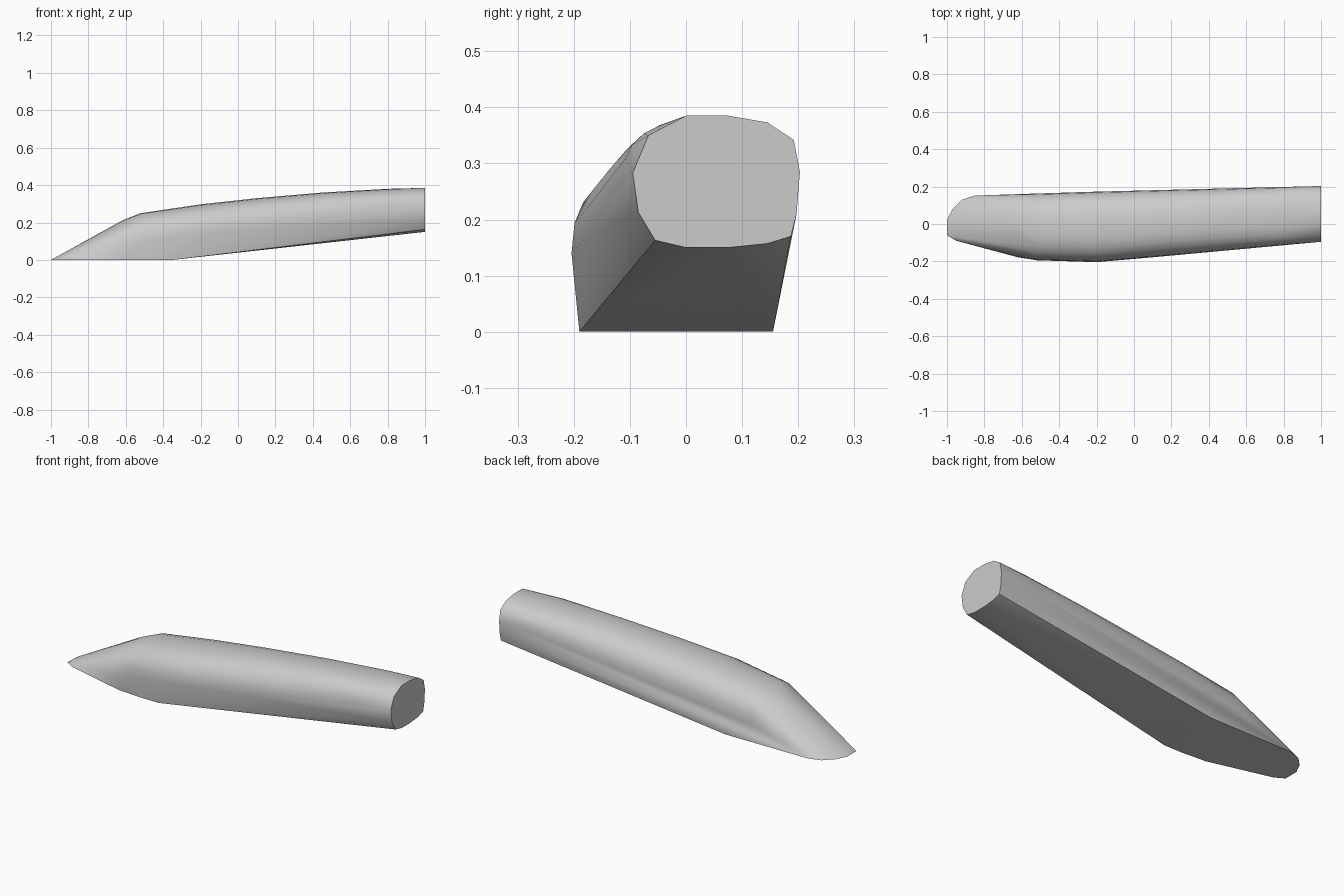
import bpy
import bmesh
import math

cube = bpy.data.objects.get("Cube")
if cube:
    bpy.data.objects.remove(cube)


def arch(x, front, back, spring, top, power=2.5, steps=12):
    """Rounded upper half of a cross-section, springing at a given height."""
    middle, half = (front + back) / 2, (back - front) / 2
    points = []
    for i in range(steps + 1):
        angle = math.pi * i / steps
        c, s = math.cos(angle), max(math.sin(angle), 0)
        y = middle + half * math.copysign(abs(c) ** (2 / power), c)
        z = spring + (top - spring) * s ** (2 / power)
        points.append((x, y, z))
    return points


def grey_material(name, value):
    material = bpy.data.materials.new(name)
    material.use_nodes = True
    colour = (value, value, value, 1)
    material.diffuse_color = colour
    material.node_tree.nodes["Principled BSDF"].inputs["Base Color"].default_value = colour
    return material


# Flat end face, as (y, z)
end_profile = [
    (0, 0.385), (0.075, 0.385), (0.145, 0.373), (0.192, 0.342),
    (0.203, 0.285), (0.197, 0.21), (0.187, 0.17), (0.145, 0.157),
    (0.075, 0.15), (0, 0.15), (-0.055, 0.163), (-0.085, 0.213),
    (-0.095, 0.283), (-0.067, 0.35),
]

# Flat sole on the ground, as (x, y)
sole_outline = [
    (-1, 0.02), (-1, -0.06), (-0.95, -0.09), (-0.6, -0.18), (-0.45, -0.19),
    (-0.35, -0.19), (-0.35, 0.155), (-0.85, 0.152), (-0.92, 0.13), (-0.97, 0.08),
]

points = [(1, y, z) for y, z in end_profile]
points += [(x, y, 0) for x, y in sole_outline]

# Upper body sections, from the sloped tip to the end
points += arch(-0.62, -0.178, 0.158, 0.03, 0.21, power=2.2)
points += arch(-0.52, -0.194, 0.163, 0.10, 0.25)
points += arch(-0.2, -0.204, 0.173, 0.14, 0.297)
points += arch(0.1, -0.178, 0.18, 0.17, 0.33)
points += arch(0.45, -0.145, 0.189, 0.22, 0.36)
points += arch(0.8, -0.113, 0.198, 0.27, 0.38)

# Stretch one skin over the sections
bm = bmesh.new()
for point in points:
    bm.verts.new(point)
hull = bmesh.ops.convex_hull(bm, input=bm.verts[:])
loose = {v for v in hull["geom_interior"] + hull["geom_unused"]
         if isinstance(v, bmesh.types.BMVert)}
bmesh.ops.delete(bm, geom=list(loose), context="VERTS")
bmesh.ops.dissolve_limit(bm, angle_limit=math.radians(0.5),
                         verts=bm.verts[:], edges=bm.edges[:])
bmesh.ops.recalc_face_normals(bm, faces=bm.faces[:])

mesh = bpy.data.meshes.new("tapered_body")
bm.to_mesh(mesh)
bm.free()
mesh.materials.append(grey_material("light grey", 0.6))
body = bpy.data.objects.new("tapered_body", mesh)
bpy.context.collection.objects.link(body)

# Smooth skin with crisp end and sole edges
bpy.ops.object.select_all(action="DESELECT")
body.select_set(True)
bpy.context.view_layer.objects.active = body
bpy.ops.object.shade_smooth_by_angle(angle=math.radians(32))
